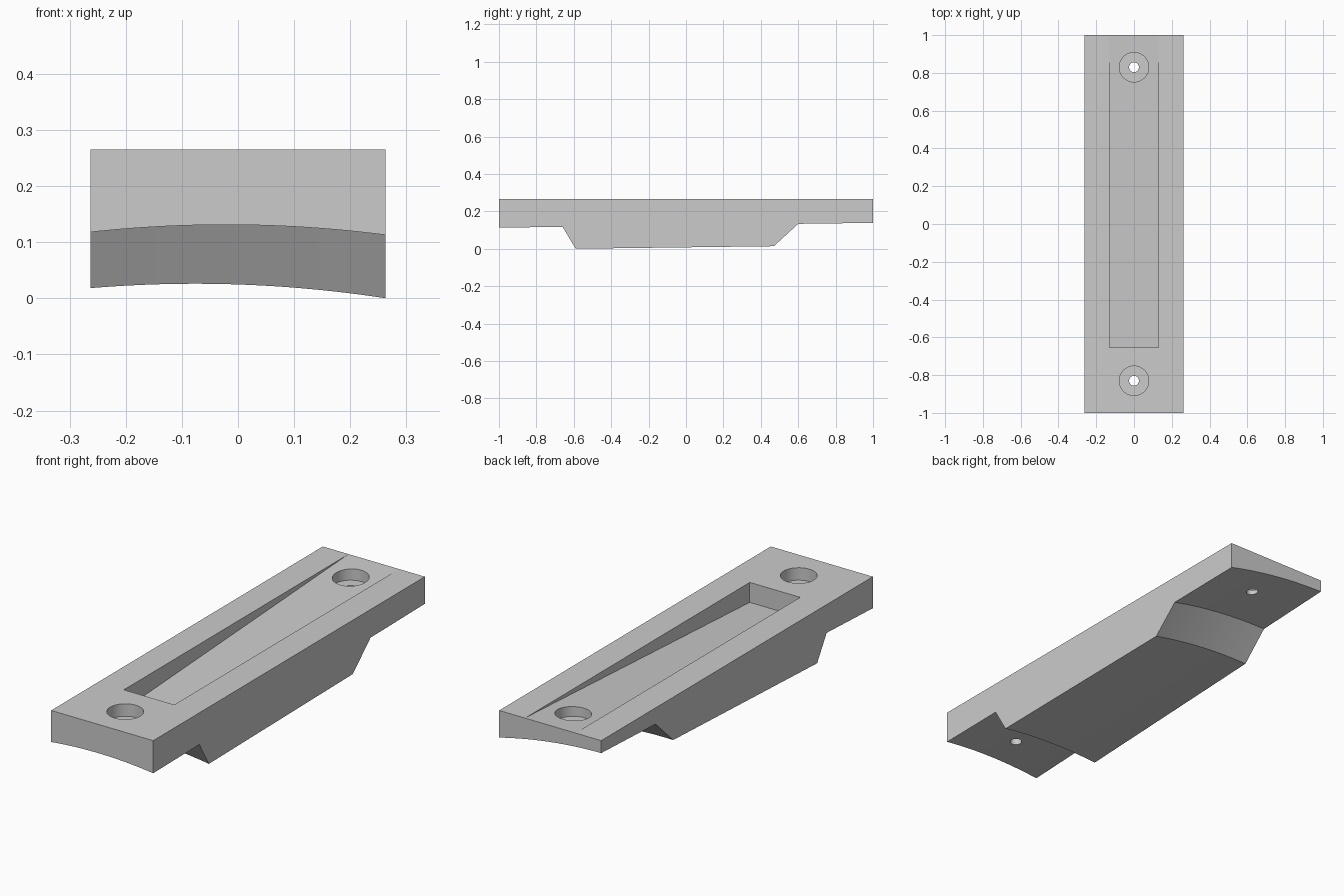
import bpy, bmesh, math

if "Cube" in bpy.data.objects:
    bpy.data.objects.remove(bpy.data.objects["Cube"])

W, TOP = 0.263, 0.265      # half width, top height
SEG = 24                   # strips across the curved underside


def underside(x, y):
    """Height of the arched, slightly twisted mounting surface."""
    left = 0.118 + 0.0445 * (y + 1)
    right = 0.113 + 0.0128 * (y + 1)
    u = (x + W) / (2 * W)
    return left + (right - left) * u + 0.0155 * (1 - (x / W) ** 2)


def prism(name, profile, half_width):
    """Extrude a (y, z) profile along x."""
    bm = bmesh.new()
    a, b = [[bm.verts.new((s * half_width, y, z)) for y, z in profile] for s in (-1, 1)]
    bm.faces.new(a)
    bm.faces.new(b[::-1])
    for i in range(len(a)):
        j = (i + 1) % len(a)
        bm.faces.new((a[i], b[i], b[j], a[j]))
    return finish(bm, name)


def finish(bm, name):
    bmesh.ops.recalc_face_normals(bm, faces=bm.faces)
    me = bpy.data.meshes.new(name)
    bm.to_mesh(me)
    bm.free()
    ob = bpy.data.objects.new(name, me)
    bpy.context.collection.objects.link(ob)
    return ob


def cut(target, cutter):
    """Subtract the cutter, then discard it."""
    bpy.context.view_layer.objects.active = target
    mod = target.modifiers.new("cut", 'BOOLEAN')
    mod.operation, mod.solver, mod.object = 'DIFFERENCE', 'EXACT', cutter
    bpy.ops.object.modifier_apply(modifier=mod.name)
    bpy.data.objects.remove(cutter, do_unlink=True)


def cylinder(name, r, y, z0, z1):
    bpy.ops.mesh.primitive_cylinder_add(vertices=48, radius=r, depth=z1 - z0,
                                        location=(0, y, (z0 + z1) / 2))
    bpy.context.object.name = name
    return bpy.context.object


# Body: flat top, arched underside, with a lower central block
stations = [(-1, 0), (-0.66, 0), (-0.59, 0.118), (0.47, 0.118), (0.60, 0), (1, 0)]
xs = [-W + 2 * W * i / SEG for i in range(SEG + 1)]
bm = bmesh.new()
rows = [[bm.verts.new((x, y, underside(x, y) - drop)) for x in xs] for y, drop in stations]
for r0, r1 in zip(rows, rows[1:]):
    for i in range(SEG):
        bm.faces.new((r0[i], r0[i + 1], r1[i + 1], r1[i]))
fl, fr, br, bl = [bm.verts.new((x, y, TOP)) for x, y in ((-W, -1), (W, -1), (W, 1), (-W, 1))]
bm.faces.new((fl, fr, br, bl))
bm.faces.new(rows[0] + [fr, fl])
bm.faces.new(rows[-1] + [br, bl])
bm.faces.new([r[0] for r in rows] + [bl, fl])
bm.faces.new([r[-1] for r in rows] + [br, fr])
body = finish(bm, "mounting_bracket")

# Sloping pocket in the top
cut(body, prism("pocket_cutter", [(-0.655, 0.172), (0.995, TOP), (1.10, 0.271),
                                  (1.10, 0.4), (-0.655, 0.4)], 0.13))

# Counterbored screw holes
for y in (-0.83, 0.83):
    cut(body, cylinder("counterbore_cutter", 0.078, y, TOP - 0.058, 0.4))
    cut(body, cylinder("screw_hole_cutter", 0.026, y, -0.2, 0.45))

# Smooth curved faces, keep the top side flat
bpy.ops.object.select_all(action='DESELECT')
body.select_set(True)
bpy.context.view_layer.objects.active = body
bpy.ops.object.shade_smooth_by_angle(angle=math.radians(15))
for p in body.data.polygons:
    if p.normal.z > 0.9:
        p.use_smooth = False
